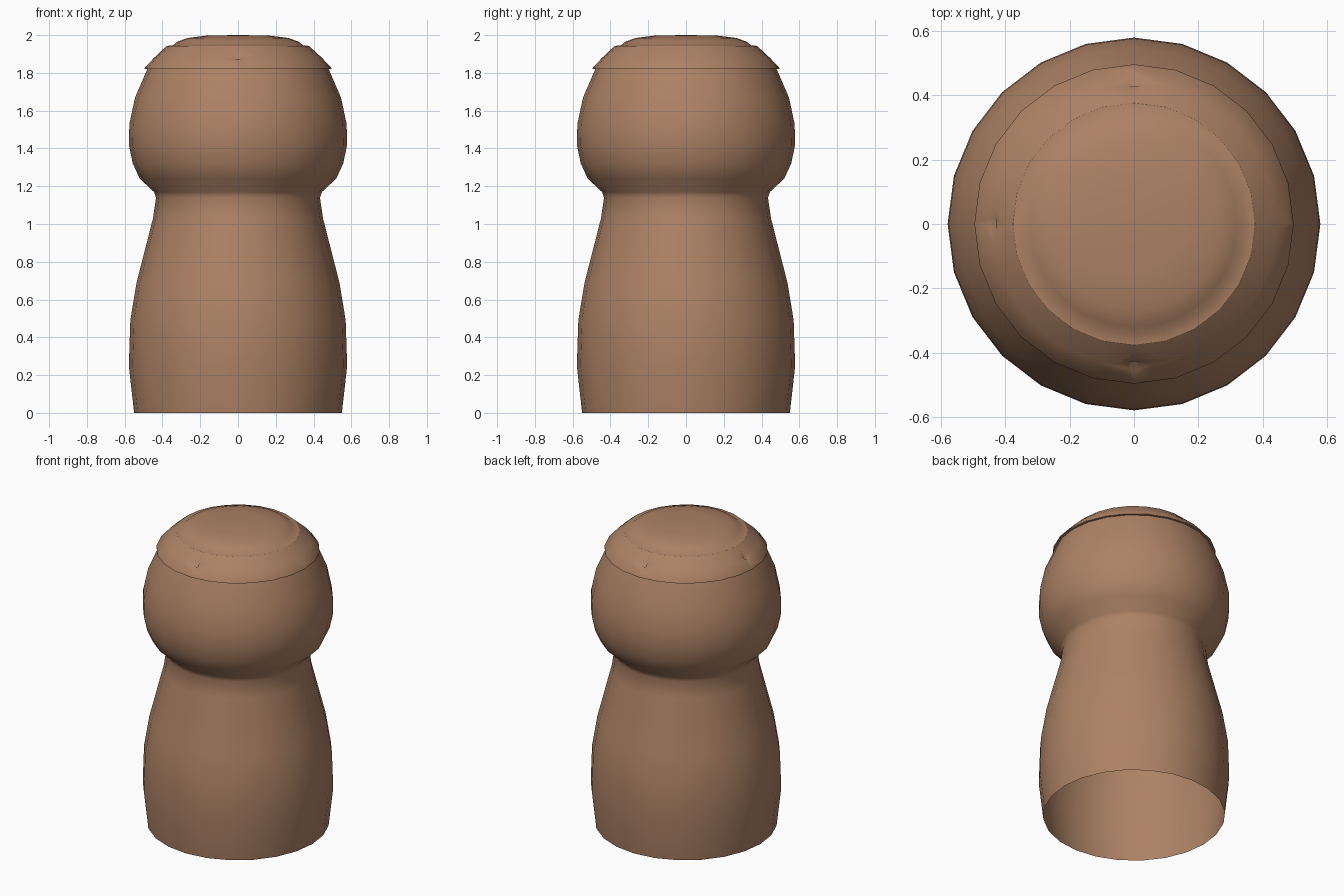
import bpy, bmesh, math

if "Cube" in bpy.data.objects:
    bpy.data.objects.remove(bpy.data.objects["Cube"])

SIDES = 24
mat = bpy.data.materials.new("warm_wood_brown")
mat.diffuse_color = (0.42, 0.225, 0.13, 1)
mat.use_nodes = True
mat.node_tree.nodes["Principled BSDF"].inputs["Base Color"].default_value = mat.diffuse_color


def lathe(profile):
    """Revolve (radius, z) points; a zero radius closes to a point."""
    bm = bmesh.new()
    rings = []
    for r, z in profile:
        n = SIDES if r > 0 else 1
        rings.append([bm.verts.new((r * math.cos(2 * math.pi * i / SIDES),
                                    r * math.sin(2 * math.pi * i / SIDES), z))
                      for i in range(n)])
    for a, b in zip(rings, rings[1:]):
        for i in range(SIDES):
            j = (i + 1) % SIDES
            if len(b) == 1:
                bm.faces.new((a[i], a[j], b[0]))
            else:
                bm.faces.new((a[i], a[j], b[j], b[i]))
    return bm, rings


def finish(bm, name, angle):
    me = bpy.data.meshes.new(name)
    bm.to_mesh(me)
    bm.free()
    ob = bpy.data.objects.new(name, me)
    bpy.context.collection.objects.link(ob)
    me.materials.append(mat)
    bpy.ops.object.select_all(action='DESELECT')
    ob.select_set(True)
    bpy.context.view_layer.objects.active = ob
    bpy.ops.object.shade_smooth_by_angle(angle=math.radians(angle))
    return ob


# Hollow shaker body, open underneath
body, _ = lathe([(0.55, 0), (0.578, 0.25), (0.57, 0.49), (0.537, 0.69),
                 (0.45, 1.03), (0.434, 1.14), (0.445, 1.17), (0.52, 1.24),
                 (0.557, 1.32), (0.578, 1.42), (0.575, 1.53),
                 (0.545, 1.67), (0.48, 1.82)])
finish(body, "shaker_body", 70)

# Sloped cap band with four dimples on the axes
band, rings = lathe([(0.475, 1.82), (0.495, 1.82), (0.493, 1.828),
                     (0.441, 1.886), (0.375, 1.943)])
for k in range(4):
    v = rings[3][k * SIDES // 4]
    v.normal_update()
    normal = v.normal.copy()
    res = bmesh.ops.bevel(band, geom=[v], offset=0.055, segments=2,
                          profile=0.5, affect='VERTICES')
    # sink the middle of the new opening
    target = normal.copy()
    centre = rings_pos = (0.441 * math.cos(k * math.pi / 2),
                          0.441 * math.sin(k * math.pi / 2), 1.886)
    near = min(band.verts, key=lambda w: sum((w.co[i] - centre[i]) ** 2 for i in range(3)))
    if sum((near.co[i] - centre[i]) ** 2 for i in range(3)) < 0.02 ** 2:
        near.co -= target * 0.04
    else:
        pit = min(band.faces, key=lambda f: sum(
            (f.calc_center_median()[i] - centre[i]) ** 2 for i in range(3)))
        poked = bmesh.ops.poke(band, faces=[pit])
        for w in poked["verts"]:
            w.co -= target * 0.04
finish(band, "cap_band", 60)

# Domed crown on top of the cap
crown, _ = lathe([(0.375, 1.943), (0.345, 1.946), (0.32, 1.966), (0.265, 1.985),
                  (0.16, 1.998), (0, 2.0)])
finish(crown, "cap_crown", 70)
